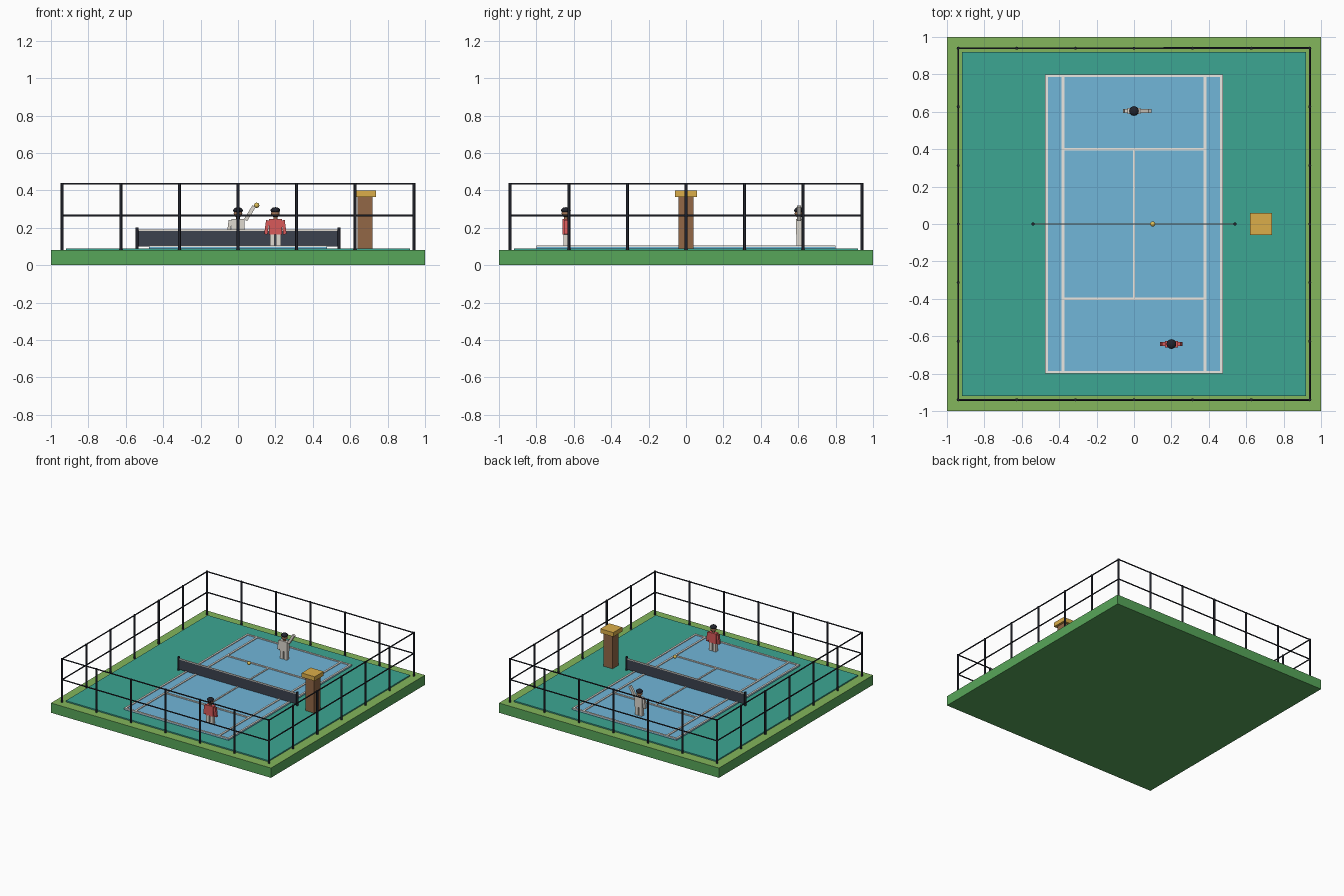
import bpy, math
from mathutils import Vector

if "Cube" in bpy.data.objects:
    bpy.data.objects.remove(bpy.data.objects["Cube"])


def mat(name, r, g, b):
    m = bpy.data.materials.new(name)
    m.diffuse_color = (*[(c / 255) ** 2.2 for c in (r, g, b)], 1)
    m.use_nodes = True
    m.node_tree.nodes["Principled BSDF"].inputs["Base Color"].default_value = m.diffuse_color
    return m


EARTH = mat("earth_green", 88, 165, 90)
LAWN = mat("lawn_green", 130, 180, 92)
TEAL = mat("surround_teal", 62, 165, 145)
BLUE = mat("court_blue", 112, 180, 215)
WHITE = mat("line_white", 235, 232, 225)
DARK = mat("fence_dark", 38, 40, 48)
NET = mat("net_dark", 62, 68, 80)
WOOD = mat("wood_brown", 145, 103, 72)
GOLD = mat("gold", 218, 172, 75)
RED = mat("shirt_red", 215, 90, 90)
CLOTH = mat("cloth_white", 222, 217, 207)
SKIN = mat("skin", 165, 120, 90)
BALL = mat("ball_yellow", 222, 190, 90)


def finish(name, m):
    o = bpy.context.object
    o.name = name
    o.data.materials.append(m)
    return o


def box(name, x0, x1, y0, y1, z0, z1, m):
    bpy.ops.mesh.primitive_cube_add(size=1, location=((x0 + x1) / 2, (y0 + y1) / 2, (z0 + z1) / 2))
    o = finish(name, m)
    o.scale = (x1 - x0, y1 - y0, z1 - z0)
    return o


def rod(name, a, b, r, m, sides=8):
    a, b = Vector(a), Vector(b)
    d = b - a
    bpy.ops.mesh.primitive_cylinder_add(vertices=sides, radius=r, depth=d.length, location=(a + b) / 2,
                                        rotation=d.to_track_quat('Z', 'Y').to_euler())
    o = finish(name, m)
    bpy.ops.object.shade_smooth_by_angle(angle=math.radians(50))
    return o


def ball(name, loc, r, m):
    bpy.ops.mesh.primitive_uv_sphere_add(segments=16, ring_count=10, radius=r, location=loc)
    o = finish(name, m)
    bpy.ops.object.shade_smooth()
    return o


def limb(name, a, b, w, depth, m):
    # square bar between two points lying in an xz plane
    a, b = Vector(a), Vector(b)
    d = b - a
    bpy.ops.mesh.primitive_cube_add(size=1, location=(a + b) / 2, rotation=(0, math.atan2(d.x, d.z), 0))
    o = finish(name, m)
    o.scale = (w, depth, d.length)
    return o


# Ground slab with a lighter lawn on its upper face
base = box("ground_slab", -1, 1, -1, 1, 0, 0.08, EARTH)
base.data.materials.append(LAWN)
for p in base.data.polygons:
    if p.normal.z > 0.5:
        p.material_index = 1

# Playing surface
box("surround", -0.92, 0.92, -0.92, 0.92, 0.08, 0.09, TEAL)
box("court", -0.475, 0.475, -0.8, 0.8, 0.09, 0.098, BLUE)

# Court markings
w = 0.0075
for s in (-1, 1):
    box("side_line", s * 0.4675 - w, s * 0.4675 + w, -0.8, 0.8, 0.096, 0.104, WHITE)
    box("inner_side_line", s * 0.38 - w, s * 0.38 + w, -0.785, 0.785, 0.096, 0.104, WHITE)
    box("base_line", -0.46, 0.46, s * 0.7925 - w, s * 0.7925 + w, 0.096, 0.104, WHITE)
    box("service_line", -0.3725, 0.3725, s * 0.4 - w, s * 0.4 + w, 0.096, 0.104, WHITE)
box("centre_line", -0.006, 0.006, -0.3925, 0.3925, 0.096, 0.104, WHITE)

# Net with posts
box("net", -0.54, 0.54, -0.003, 0.003, 0.1, 0.184, NET)
box("net_band", -0.54, 0.54, -0.004, 0.004, 0.182, 0.19, CLOTH)
for s in (-1, 1):
    rod("net_post", (s * 0.54, 0, 0.085), (s * 0.54, 0, 0.202), 0.009, DARK)

# Perimeter fence
E = 0.94
for i in range(6):
    t = -E + i * E / 3
    for x, y in ((t, -E), (E, t), (-t, E), (-E, -t)):
        rod("fence_post", (x, y, 0.08), (x, y, 0.44), 0.008, DARK)
for z in (0.265, 0.435):
    for s in (-1, 1):
        rod("fence_rail", (-E, s * E, z), (E, s * E, z), 0.005, DARK)
        rod("fence_rail", (s * E, -E, z), (s * E, E, z), 0.005, DARK)

# Umpire stand
box("stand_column", 0.64, 0.72, -0.04, 0.04, 0.088, 0.365, WOOD)
box("stand_seat", 0.62, 0.738, -0.058, 0.058, 0.365, 0.4, GOLD)


def player(x, y, shirt, raised):
    for s in (-1, 1):
        box("leg", x + s * 0.017 - 0.013, x + s * 0.017 + 0.013, y - 0.013, y + 0.013, 0.097, 0.17, CLOTH)
    box("torso", x - 0.035, x + 0.035, y - 0.017, y + 0.017, 0.165, 0.248, shirt)
    limb("left_arm", (x - 0.041, y, 0.24), (x - 0.051, y, 0.165), 0.018, 0.02, shirt)
    if raised:
        limb("raised_arm", (x + 0.04, y, 0.24), (x + 0.086, y, 0.315), 0.02, 0.02, shirt)
    else:
        limb("right_arm", (x + 0.041, y, 0.24), (x + 0.051, y, 0.165), 0.018, 0.02, shirt)
    rod("neck", (x, y, 0.245), (x, y, 0.262), 0.011, SKIN)
    ball("head", (x, y, 0.277), 0.023, SKIN)
    # hair: flattened dome over the crown
    ball("hair", (x, y, 0.293), 0.026, DARK).scale.z = 0.65


player(0.2, -0.642, RED, False)
player(0.0, 0.604, CLOTH, True)
ball("tennis_ball", (0.1, 0, 0.32), 0.014, BALL)
